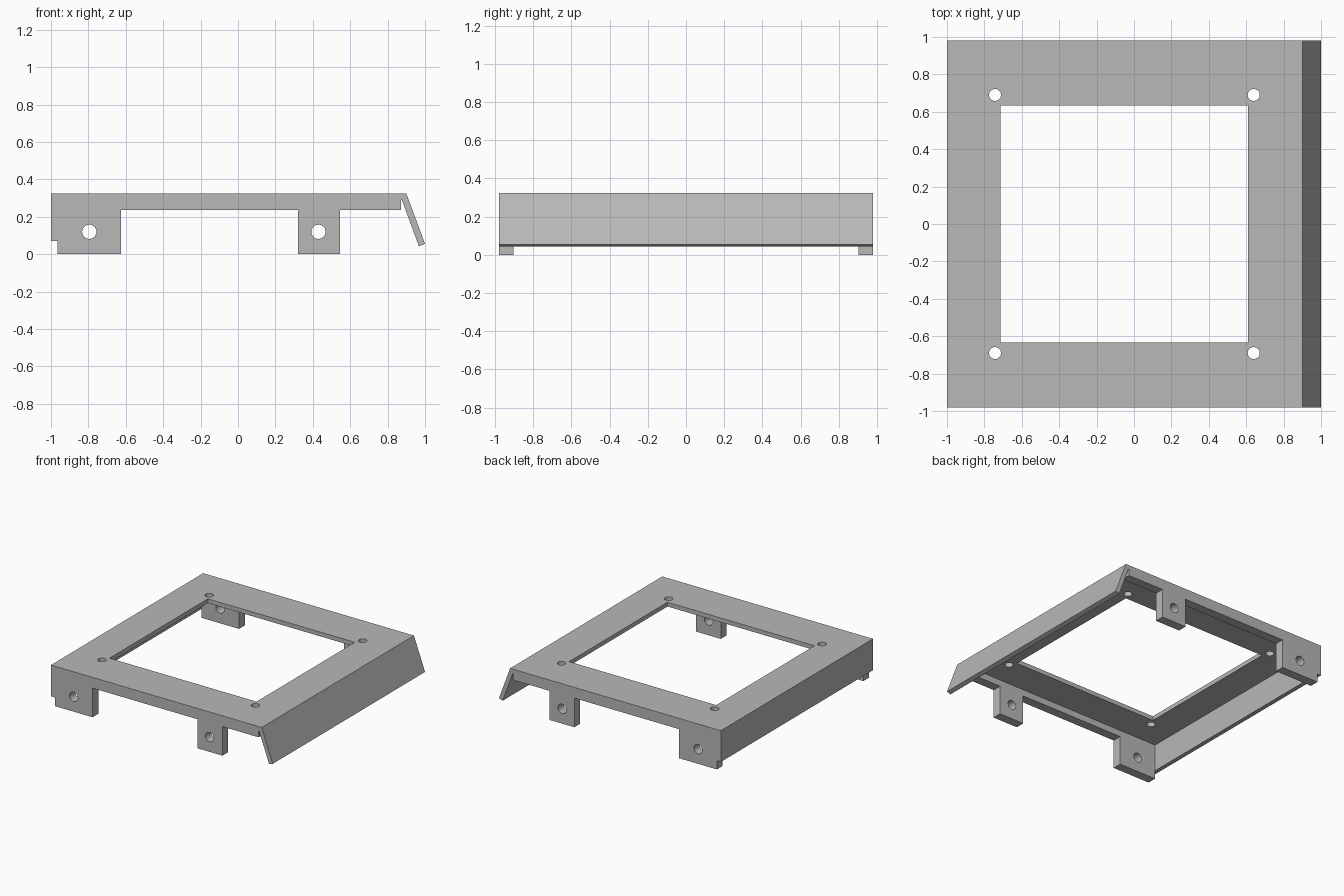
import bpy, bmesh, math
from mathutils import Matrix, Vector

cube = bpy.data.objects.get("Cube")
if cube:
    bpy.data.objects.remove(cube, do_unlink=True)

GREY = (0.48, 0.48, 0.48, 1.0)
mat = bpy.data.materials.new("plain grey")
mat.use_nodes = True
mat.diffuse_color = GREY
mat.node_tree.nodes["Principled BSDF"].inputs["Base Color"].default_value = GREY

HALF = 0.98      # half depth of the frame
CHEEK = 0.075    # thickness of the side rails and tabs
TOP = 0.325
UNDER = 0.29     # underside of the top plate


def finish(name, bm):
    bmesh.ops.recalc_face_normals(bm, faces=bm.faces)
    mesh = bpy.data.meshes.new(name)
    bm.to_mesh(mesh)
    bm.free()
    mesh.materials.append(mat)
    ob = bpy.data.objects.new(name, mesh)
    bpy.context.collection.objects.link(ob)
    return ob


def extrude_profile(name, points, y0, y1):
    """Extrude an x-z outline along y."""
    bm = bmesh.new()
    face = bm.faces.new([bm.verts.new((x, y0, z)) for x, z in points])
    ext = bmesh.ops.extrude_face_region(bm, geom=[face])
    moved = [v for v in ext["geom"] if isinstance(v, bmesh.types.BMVert)]
    bmesh.ops.translate(bm, verts=moved, vec=(0, y1 - y0, 0))
    return finish(name, bm)


def drill(name, centre, radius, length, axis):
    """Round cutter along y or z."""
    bm = bmesh.new()
    turn = Matrix.Rotation(math.pi / 2, 4, 'X') if axis == 'Y' else Matrix()
    bmesh.ops.create_cone(bm, cap_ends=True, segments=32, radius1=radius, radius2=radius,
                          depth=length, matrix=Matrix.Translation(centre) @ turn)
    return finish(name, bm)


def apply_boolean(target, other, operation):
    mod = target.modifiers.new("boolean", 'BOOLEAN')
    mod.operation = operation
    mod.solver = 'EXACT'
    mod.object = other
    bpy.context.view_layer.objects.active = target
    bpy.ops.object.modifier_apply(modifier=mod.name)
    bpy.data.objects.remove(other, do_unlink=True)


# Folded sheet: end wall, top plate and sloping flap
sheet = [(-1, 0.07), (-1, TOP), (0.9, TOP), (1, 0.055), (0.967, 0.043),
         (0.876, UNDER), (-0.965, UNDER), (-0.965, 0.07)]
frame = extrude_profile("mounting_frame", sheet, -HALF, HALF)

# Side rails with two hanging tabs each
rail_z = 0.237
rail = [(-1, TOP), (-1, 0.07), (-0.965, 0.07), (-0.965, 0), (-0.625, 0), (-0.625, rail_z),
        (0.32, rail_z), (0.32, 0), (0.545, 0), (0.545, rail_z), (0.872, rail_z), (0.872, TOP)]
for y0 in (-HALF, HALF - CHEEK):
    apply_boolean(frame, extrude_profile("side_rail", rail, y0, y0 + CHEEK), 'UNION')

# Large window through the top plate
x0, x1, hy = -0.715, 0.61, 0.633
window = [(x0, UNDER - 0.1), (x1, UNDER - 0.1), (x1, TOP + 0.1), (x0, TOP + 0.1)]
apply_boolean(frame, extrude_profile("window_cutter", window, -hy, hy), 'DIFFERENCE')

# Screw holes near the window corners
for x in (-0.743, 0.64):
    for y in (-0.69, 0.69):
        apply_boolean(frame, drill("plate_hole", Vector((x, y, TOP)), 0.032, 0.2, 'Z'), 'DIFFERENCE')

# Holes across the tabs
for x in (-0.795, 0.43):
    for y in (-HALF, HALF):
        apply_boolean(frame, drill("tab_hole", Vector((x, y, 0.12)), 0.038, 0.3, 'Y'), 'DIFFERENCE')

# Smooth only the round bores
bpy.ops.object.select_all(action='DESELECT')
frame.select_set(True)
bpy.context.view_layer.objects.active = frame
bpy.ops.object.shade_smooth_by_angle(angle=math.radians(20))
